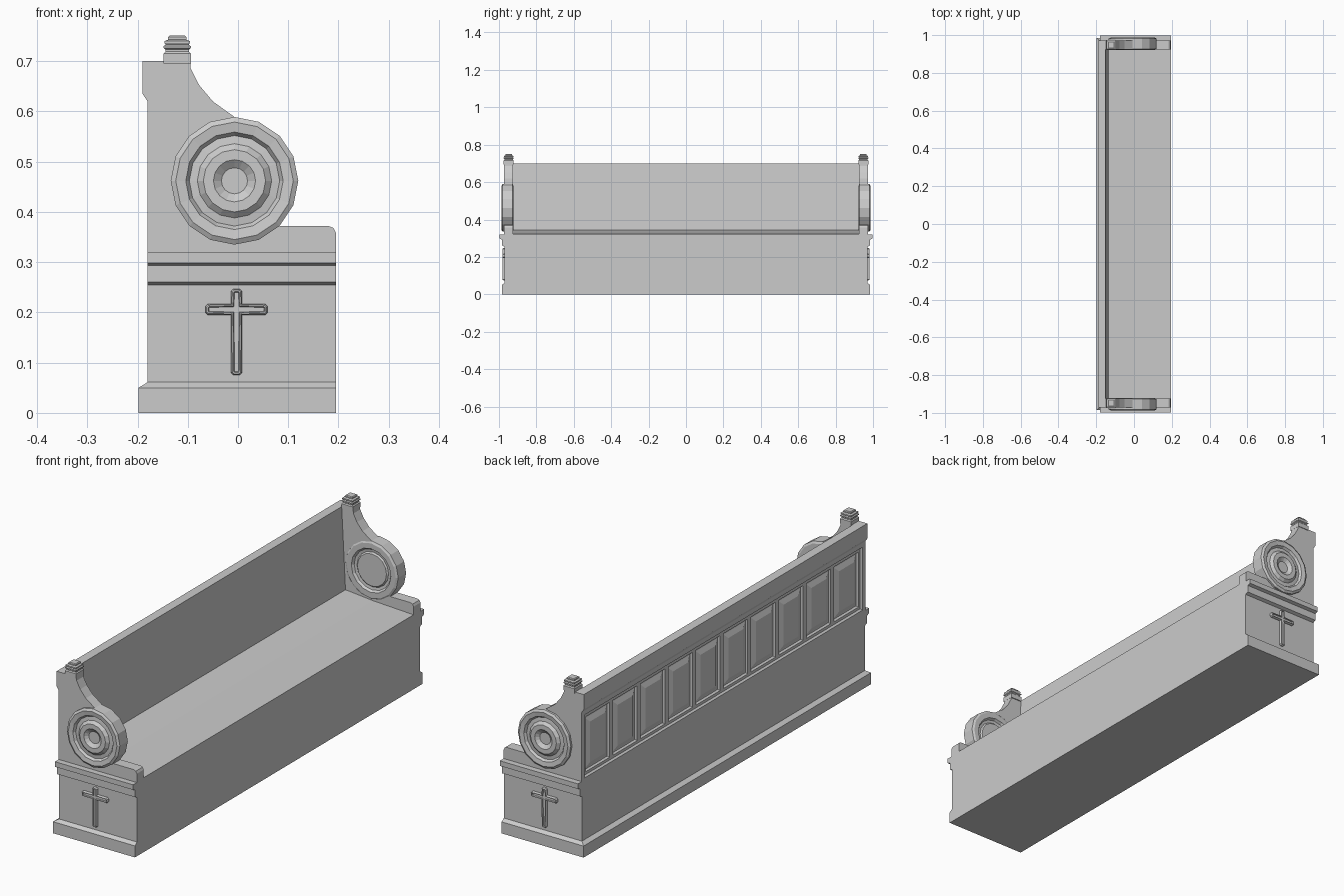
import bpy, bmesh, math
from mathutils import Vector

if "Cube" in bpy.data.objects:
    bpy.data.objects.remove(bpy.data.objects["Cube"])


def finish(bm, name, mirror=False):
    bmesh.ops.recalc_face_normals(bm, faces=bm.faces[:])
    me = bpy.data.meshes.new(name)
    bm.to_mesh(me)
    bm.free()
    ob = bpy.data.objects.new(name, me)
    bpy.context.collection.objects.link(ob)
    if mirror:
        m = ob.modifiers.new("Mirror", 'MIRROR')
        m.use_axis = (False, True, False)
        m.use_mirror_merge = False
    return ob


def loft(rings):
    """Closed skin through equal-length point rings, capped at both ends."""
    bm = bmesh.new()
    vs = [[bm.verts.new(p) for p in r] for r in rings]
    n = len(vs[0])
    for a, b in zip(vs, vs[1:]):
        for i in range(n):
            j = (i + 1) % n
            bm.faces.new((a[i], a[j], b[j], b[i]))
    bm.faces.new(vs[0])
    bm.faces.new(vs[-1])
    bmesh.ops.recalc_face_normals(bm, faces=bm.faces[:])
    return bm


def along_y(xz, y0, y1):
    return loft([[(x, y, z) for x, z in xz] for y in (y0, y1)])


def rect(x0, x1, y0, y1, z):
    return [(x0, y0, z), (x1, y0, z), (x1, y1, z), (x0, y1, z)]


# Solid bench base and the plinth around back and ends
finish(loft([rect(-.18, .195, -.97, .97, z) for z in (0, .32)]), "bench_base")
finish(loft([rect(-.198, .195, -.985, .985, 0), rect(-.198, .195, -.985, .985, .05),
             rect(-.18, .195, -.97, .97, .061)]), "plinth")

# Seat, sloping gently up to the backrest
finish(along_y([(-.16, .315), (.195, .315), (.195, .323), (.0, .332), (-.14, .345)],
               -.93, .93), "seat")

# Backrest with a recessed row of ten raised panels on the rear
bm = along_y([(-.18, .31), (-.13, .31), (-.15, .70), (-.19, .70), (-.19, .635), (-.18, .62)],
             -.972, .972)
bm.faces.ensure_lookup_table()
rear = min((f for f in bm.faces if abs(f.normal.x) > .99),
           key=lambda f: f.calc_center_median().z)
bmesh.ops.inset_region(bm, faces=[rear], thickness=.026)
bmesh.ops.inset_region(bm, faces=[rear], thickness=.008, depth=-.008)
half = max(v.co.y for v in rear.verts)
x_floor = rear.calc_center_median().x
for i in range(1, 10):
    cells = [f for f in bm.faces if abs(f.calc_center_median().x - x_floor) < 1e-4
             and abs(f.normal.x) > .99]
    geom = cells + list({e for f in cells for e in f.edges}) + list({v for f in cells for v in f.verts})
    bmesh.ops.bisect_plane(bm, geom=geom, plane_co=Vector((0, -half + i * half / 5, 0)),
                           plane_no=Vector((0, 1, 0)))
cells = [f for f in bm.faces if abs(f.calc_center_median().x - x_floor) < 1e-4
         and abs(f.normal.x) > .99]
for thick, depth in ((.017, 0), (.007, -.008), (.007, 0), (.03, .009)):
    bmesh.ops.inset_individual(bm, faces=cells, thickness=thick, depth=depth)
finish(bm, "backrest")

# End plates: swept shoulder, scroll seat for the medallion, rounded arm
CX, CZ, R = -.007, .462, .127
arc = [(CX + .124 * math.cos(math.radians(a)), CZ + .124 * math.sin(math.radians(a)))
       for a in [90 + 22.5 * k for k in range(11)]]
plate = ([(-.155, .31), (-.155, .70), (-.095, .70), (-.094, .685), (-.077, .652),
          (-.05, .62), (-.007, .589)] + arc +
         [(.083, .372), (.18, .372), (.19, .368), (.195, .358), (.195, .31)])
finish(along_y(plate, .925, .972), "end_plate", True)

# Round medallions, turned on both faces
turned = [(.026, .975), (.042, .987), (.062, .987), (.074, .976), (.09, .974), (.097, .984),
          (.117, .987), (R, .981), (R, .927), (.118, .922), (.095, .922), (.088, .932),
          (.076, .934), (.07, .928)]
finish(loft([[(CX + r * math.cos(k * math.pi / 8), y, CZ + r * math.sin(k * math.pi / 8))
              for k in range(16)] for r, y in turned]), "medallion", True)

# Stepped square finials on the shoulders
steps = [(.027, .695), (.027, .715), (.023, .719), (.023, .723), (.027, .726), (.027, .730),
         (.023, .733), (.025, .736), (.025, .740), (.018, .743), (.018, .748), (.015, .751)]
finish(loft([rect(-.121 - w, -.121 + w, .948 - w, .948 + w, z) for w, z in steps]),
       "finial", True)

# Moulding across each end
mould = [(.96, .32), (.998, .32), (.998, .298), (.984, .293), (.984, .261), (.97, .255), (.96, .255)]
finish(loft([[(x, y, z) for y, z in mould] for x in (-.18, .195)]), "end_moulding", True)

# Raised cross with a grooved centre and clipped tips
c, w, k, zc = -.003, .011, .005, .206
arms = [(0, .041), (-.062, 0), (0, -.131), (.062, 0)]
outline = []
for dx, dz in arms:
    length = abs(dx) + abs(dz)
    ux, uz = dx / length, dz / length
    px, pz = uz, -ux
    for along, side in ((w, w), (length - k, w), (length, w - k),
                        (length, k - w), (length - k, -w)):
        outline.append((c + ux * along + px * side, zc + uz * along + pz * side))
bm = along_y(outline, .965, .976)
front = max(bm.faces, key=lambda f: f.calc_center_median().y)
bmesh.ops.inset_region(bm, faces=[front], thickness=.003, depth=.005)
bmesh.ops.inset_region(bm, faces=[front], thickness=.003)
bmesh.ops.inset_region(bm, faces=[front], thickness=.002, depth=-.005)
finish(bm, "cross", True)
